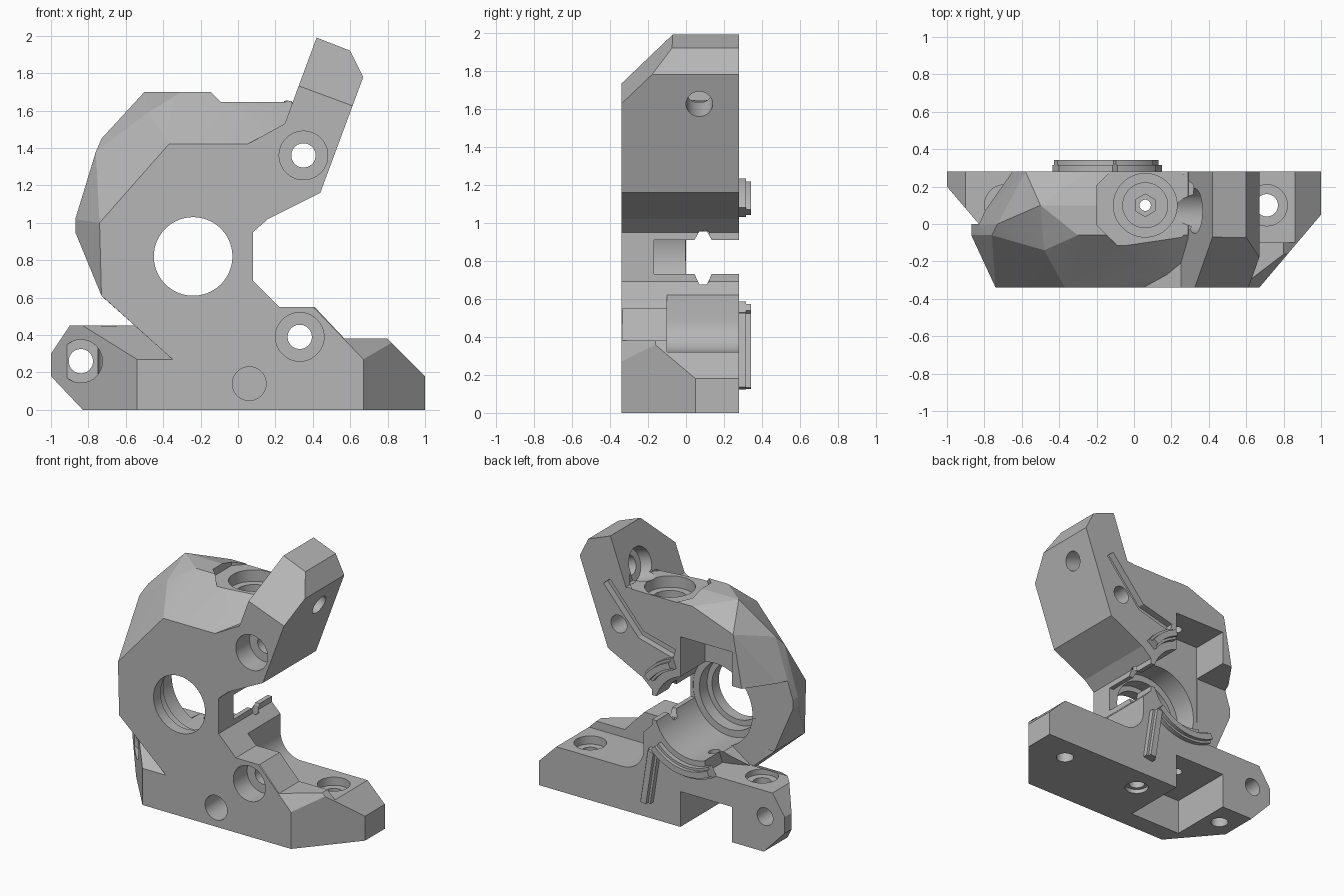
import bpy, bmesh, math
from mathutils import Vector

if "Cube" in bpy.data.objects:
    bpy.data.objects.remove(bpy.data.objects["Cube"])

FRONT, BACK = -0.34, 0.28
grey = bpy.data.materials.new("plain grey")
grey.use_nodes = True
grey.diffuse_color = (0.47, 0.47, 0.47, 1)
grey.node_tree.nodes["Principled BSDF"].inputs["Base Color"].default_value = grey.diffuse_color


def finish(bm, name):
    bmesh.ops.recalc_face_normals(bm, faces=bm.faces)
    mesh = bpy.data.meshes.new(name)
    bm.to_mesh(mesh)
    bm.free()
    mesh.materials.append(grey)
    ob = bpy.data.objects.new(name, mesh)
    bpy.context.collection.objects.link(ob)
    return ob


def prism(name, pts, axis, lo, hi, clips=()):
    """Extrude a 2D outline along an axis, then slice it by planes."""
    place = {"x": lambda a, b, t: (t, a, b),
             "y": lambda a, b, t: (a, t, b),
             "z": lambda a, b, t: (a, b, t)}[axis]
    bm = bmesh.new()
    face = bm.faces.new([bm.verts.new(place(a, b, lo)) for a, b in pts])
    ext = bmesh.ops.extrude_face_region(bm, geom=[face])
    shift = Vector(place(0, 0, hi - lo))
    for v in ext["geom"]:
        if isinstance(v, bmesh.types.BMVert):
            v.co += shift
    for co, no in clips:
        geom = bm.verts[:] + bm.edges[:] + bm.faces[:]
        bmesh.ops.bisect_plane(bm, geom=geom, plane_co=co, plane_no=no, clear_outer=True)
        bmesh.ops.holes_fill(bm, edges=[e for e in bm.edges if e.is_boundary])
    return finish(bm, name)


def hull(name, layers):
    bm = bmesh.new()
    for y, pts in layers:
        for x, z in pts:
            bm.verts.new((x, y, z))
    bmesh.ops.convex_hull(bm, input=bm.verts)
    loose = [v for v in bm.verts if not v.link_faces]
    bmesh.ops.delete(bm, geom=loose, context="VERTS")
    return finish(bm, name)


def ring(a, b, r, n=48):
    off = math.pi / n
    return [(a + r * math.cos(2 * math.pi * i / n + off),
             b + r * math.sin(2 * math.pi * i / n + off)) for i in range(n)]


def rect(a, b, c, d):
    return [(a, c), (b, c), (b, d), (a, d)]


def stroke(path, w):
    """Outline of a band of width w along a path."""
    p = [Vector(q) for q in path]
    left, right = [], []
    for i, q in enumerate(p):
        d = (p[min(i + 1, len(p) - 1)] - p[max(i - 1, 0)]).normalized()
        n = Vector((-d.y, d.x)) * w / 2
        left.append(tuple(q + n))
        right.append(tuple(q - n))
    return left + right[::-1]


def arc(cx, cz, r, a0, a1, n=14):
    ang = [math.radians(a0 + (a1 - a0) * i / n) for i in range(n + 1)]
    return [(cx + r * math.cos(t), cz + r * math.sin(t)) for t in ang]


def combine(target, others, op):
    bpy.context.view_layer.update()
    bpy.context.view_layer.objects.active = target
    for ob in others:
        mod = target.modifiers.new("cut", "BOOLEAN")
        mod.operation, mod.solver, mod.object = op, "EXACT", ob
        bpy.ops.object.modifier_apply(modifier=mod.name)
        bpy.data.objects.remove(ob)


# Rounded housing, faceted towards front and back
body = hull("housing_body", [
    (FRONT, [(-0.35, 0.27), (-0.73, 0.61), (-0.74, 1.0), (-0.37, 1.42), (0.27, 1.42), (0.3, 0.27)]),
    (-0.14, [(-0.48, 1.59)]),
    (-0.06, [(-0.35, 0.27), (-0.72, 0.6), (-0.87, 0.95), (-0.87, 1.02), (-0.81, 1.21),
             (-0.76, 1.38), (-0.3, 1.7), (-0.12, 1.7), (0.29, 1.65), (0.3, 0.27)]),
    (0.0, [(-0.35, 0.27), (-0.72, 0.6), (-0.87, 0.95), (-0.87, 1.02), (0.3, 0.27),
           (-0.73, 1.45), (-0.12, 1.7)]),
    (0.1, [(-0.5, 1.7), (-0.12, 1.7)]),
    (BACK, [(-0.65, 1.15), (-0.58, 1.53), (-0.25, 1.65), (0.29, 1.65), (-0.2, 0.85), (0.2, 0.85)]),
])

# Base, left-hand tab and upper arm
base = prism("base", [(-0.35, 0), (1, 0), (1, 0.18), (0.8, 0.38), (0.57, 0.38), (0.41, 0.55),
                      (0.22, 0.55), (0.08, 0.69), (0.08, 0.74), (-0.35, 0.74)], "y", FRONT, BACK,
             [((0.67, FRONT, 0), (0.39, -0.33, 0)),
              ((0.67, FRONT, 0.27), (0.022, -0.029, 0.021))])
tab = prism("tab", [(-0.83, 0), (-0.3, 0), (-0.3, 0.45), (-0.9, 0.45), (-1, 0.3), (-1, 0.18)],
            "y", FRONT, BACK,
            [((-0.54, FRONT, 0), (-0.54, -0.46, 0)), ((0, 0, 0.45), (0, -0.18, 0.34))])
a, b, c = Vector((0.33, FRONT, 1.73)), Vector((0.6, FRONT, 1.63)), Vector((0.42, -0.07, 1.99))
slope = (b - a).cross(c - a)
if slope.z < 0:
    slope.negate()
arm = prism("arm", [(0.08, 0.95), (0.16, 1.02), (0.44, 1.16), (0.67, 1.78), (0.6, 1.92),
                    (0.42, 1.99), (0.25, 1.53), (0.05, 1.42)], "y", FRONT, BACK, [(a, slope)])

# Mouth on the right is cut before the arm and base join
mouth = prism("mouth", [(0.41, 0.55), (0.22, 0.55), (0.08, 0.69), (0.08, 0.95), (0.16, 1.02),
                        (0.44, 1.16), (0.9, 1.1), (0.9, 0.5)], "y", -0.5, 0.5)
combine(body, [mouth], "DIFFERENCE")
combine(body, [base, tab, arm], "UNION")

cuts = []


def cut(pts, axis, lo, hi):
    cuts.append(prism("cutter", pts, axis, lo, hi))
    return cuts[-1]


# Stepped central bore
for r, lo in ((0.21, -0.5), (0.25, -0.26), (0.3, -0.17)):
    cut(ring(-0.24, 0.82, r, 64), "y", lo, 0.5)

# Open back: side window, jaw gap, upper and lower recesses
cut([(-1.1, 0.452), (-0.52, 0.452), (-0.38, 0.55), (-0.15, 0.55), (-0.15, 1.15), (-1.1, 1.15)],
    "y", 0, 0.4)
cut(rect(-0.2, 0.3, 0.73, 0.91), "y", -0.168, 0.4)
cut(rect(-0.57, -0.152, 0.8, 1.4), "y", -0.002, 0.41)
cut(rect(-0.57, -0.15, -0.1, 0.26), "y", -0.2, 0.42)

# Filleted pocket behind the right-hand foot
cut([(1.2, 0.32)] + arc(0.32, 0.49, 0.17, -90, -180) + [(0.15, 0.7), (1.2, 0.7)], "y", -0.1, 0.43)

# Guide groove across the jaw tips
cut([(0.045, 0.73), (0.07, 0.675), (0.11, 0.675), (0.135, 0.73),
     (0.135, 0.91), (0.11, 0.955), (0.07, 0.955), (0.045, 0.91)], "x", -0.1, 0.3)

# Front screw holes with counterbores
for x, z, r, depth in ((0.35, 1.36, 0.13, -0.18), (0.33, 0.39, 0.13, -0.18), (-0.84, 0.26, 0.115, 0.1)):
    cut(ring(x, z, r), "y", -0.5, depth)
    cut(ring(x, z, 0.065, 32), "y", -0.51, 0.5)
cut(ring(0.06, 0.14, 0.09), "y", -0.5, -0.1)

# Upright holes in both feet, and small tapped holes
for x, z in ((0.71, 0.26), (-0.69, 0.41)):
    cut(ring(x, 0.1, 0.11), "z", z, 0.6)
    cut(ring(x, 0.1, 0.06, 32), "z", -0.1, 0.61)
for lo, hi in ((0.2, 0.6), (1.3, 1.5)):
    cut(ring(-0.3, 0.1, 0.04, 24), "z", lo, hi)

# Feed path: flat octagon, counterbore, hexagon, narrow passage, flared exit
cut(ring(0.06, 0.1, 0.28, 8), "z", 1.645, 1.8)
for r, n, lo, hi in ((0.17, 48, 1.56, 1.81), (0.12, 48, 1.5, 1.82), (0.06, 6, 1.2, 1.83),
                     (0.03, 24, -0.1, 1.3), (0.055, 32, -0.11, 0.12), (0.08, 32, -0.12, 0.03)):
    cut(ring(0.06, 0.1, r, n), "z", lo, hi)

# Cross hole square to the leaning arm
for r, lo, hi in ((0.12, -0.24, -0.05), (0.07, -0.25, 0.3)):
    hole = cut(ring(0, 0, r), "x", lo, hi)
    hole.location = (0.46, 0.07, 1.68)
    hole.rotation_euler = (0, math.radians(20), 0)

# Shallow groove on the back of the arm
cut(stroke([(0.45, 1.65), (0.17, 1.33), (-0.1, 1.26)], 0.07), "y", 0.23, 0.5)
combine(body, cuts, "DIFFERENCE")

# Raised sealing ribs on the back, each in two steps
parts = [body]
ribs = {"lower_arc_rib": arc(-0.24, 0.82, 0.38, -44, -118),
        "lower_straight_rib": [(0.11, 0.13), (0.05, 0.52)],
        "upper_arc_rib": arc(-0.24, 0.82, 0.4, 36, 70)}
for name, path in ribs.items():
    parts.append(prism(name, stroke(path, 0.08), "y", 0.27, 0.315))
    parts.append(prism(name + "_crest", stroke(path, 0.045), "y", 0.3, 0.342))

bpy.ops.object.select_all(action="DESELECT")
for ob in parts:
    ob.select_set(True)
bpy.context.view_layer.objects.active = body
bpy.ops.object.shade_smooth_by_angle(angle=math.radians(12))
